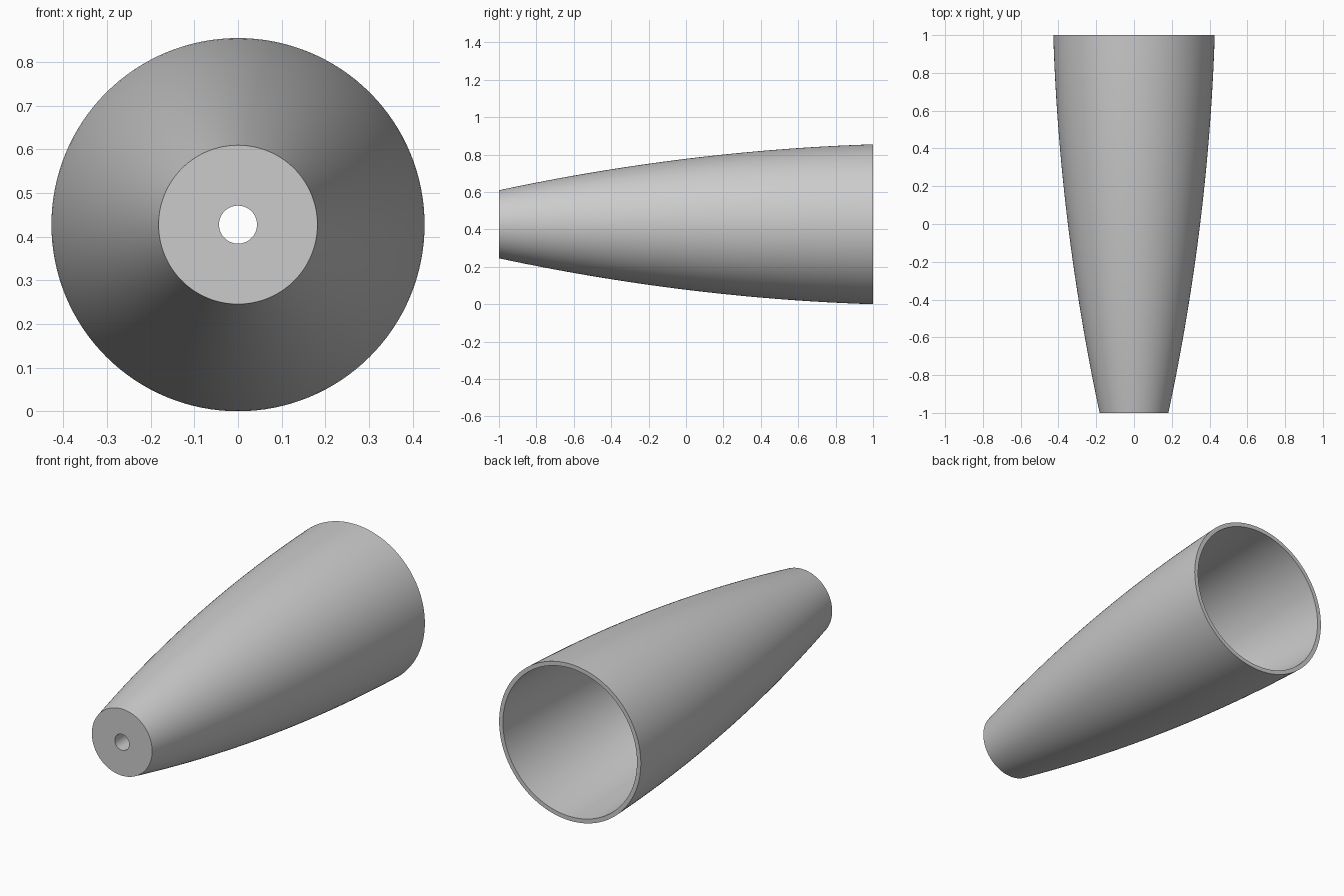
import bpy, bmesh, math

if "Cube" in bpy.data.objects:
    bpy.data.objects.remove(bpy.data.objects["Cube"])

SIDES = 128
RIM = 0.4275          # largest outer radius
WALL = 0.023          # shell thickness
BORE = 0.0435         # small hole in the nose
CAP = 0.10            # thickness of the nose end


def outer_radius(y):
    """Gently bowed taper from the narrow nose to the wide rim."""
    return 0.35 + 0.12275 * y - 0.04525 * y * y


def steps(a, b, n):
    return [a + (b - a) * i / n for i in range(n + 1)]


# Closed cross-section (y, radius): outer skin, then cavity, then bore
profile = [(y, outer_radius(y)) for y in steps(-1, 1, 32)]
profile += [(y, outer_radius(y) - WALL) for y in steps(1, -1 + CAP, 30)]
profile += [(-1 + CAP, BORE), (-1, BORE)]

# Revolve the cross-section around the y axis
bm = bmesh.new()
rings = []
for i in range(SIDES):
    a = 2 * math.pi * i / SIDES
    rings.append([bm.verts.new((r * math.cos(a), y, RIM + r * math.sin(a)))
                  for y, r in profile])
for i in range(SIDES):
    p, q = rings[i], rings[(i + 1) % SIDES]
    for j in range(len(profile)):
        k = (j + 1) % len(profile)
        bm.faces.new((p[j], p[k], q[k], q[j]))
bmesh.ops.recalc_face_normals(bm, faces=bm.faces[:])

mesh = bpy.data.meshes.new("tapered_shell")
bm.to_mesh(mesh)
bm.free()
shell = bpy.data.objects.new("tapered_shell", mesh)
bpy.context.collection.objects.link(shell)

# Plain grey finish
grey = bpy.data.materials.new("light grey")
grey.diffuse_color = (0.6, 0.6, 0.6, 1)
grey.use_nodes = True
grey.node_tree.nodes["Principled BSDF"].inputs["Base Color"].default_value = grey.diffuse_color
mesh.materials.append(grey)

# Smooth skin with crisp rim, nose and bore edges
bpy.context.view_layer.objects.active = shell
shell.select_set(True)
bpy.ops.object.shade_smooth_by_angle(angle=math.radians(30))
